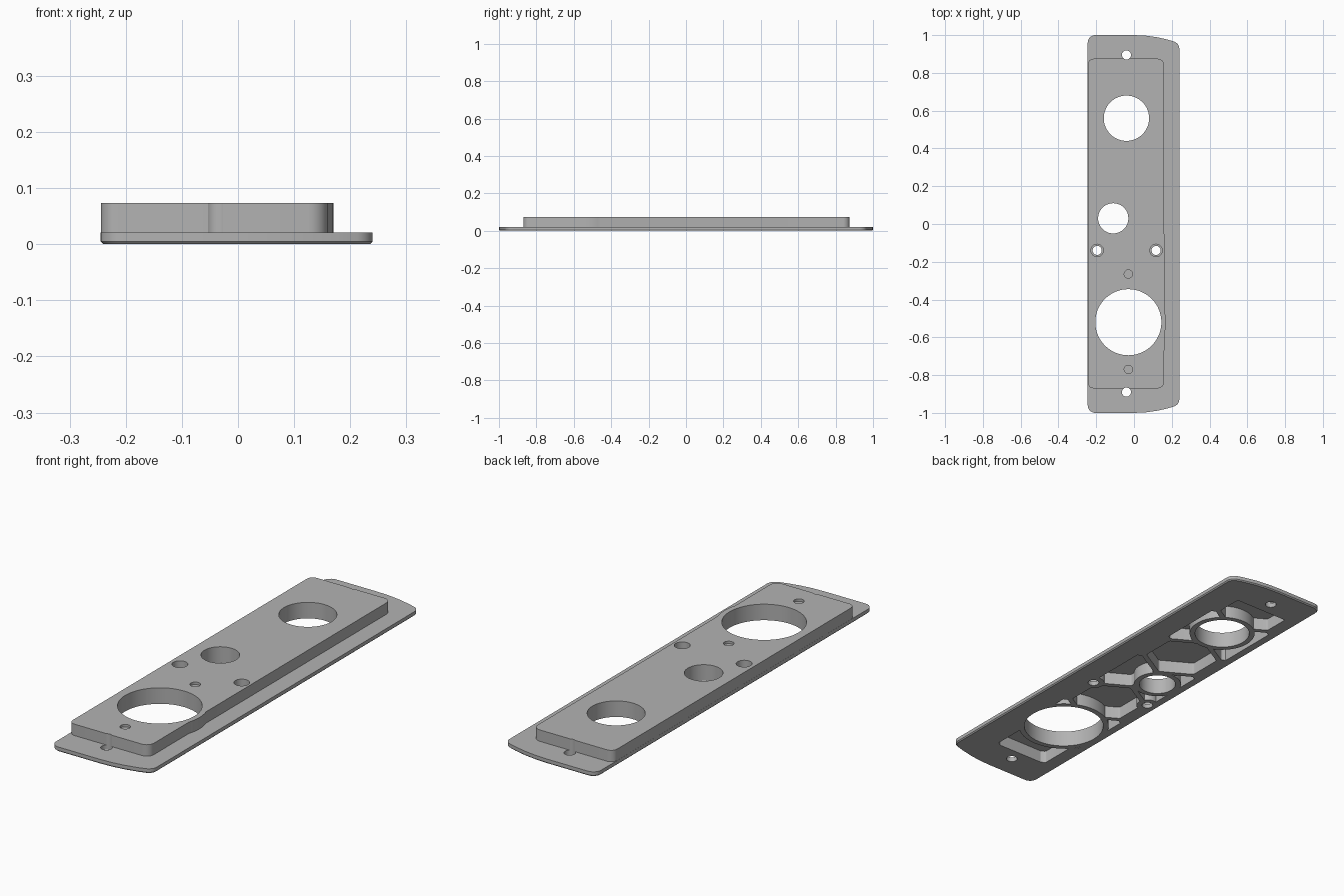
import bpy, bmesh, math
from mathutils import Vector

cube = bpy.data.objects.get("Cube")
if cube:
    bpy.data.objects.remove(cube, do_unlink=True)

grey = bpy.data.materials.new("plain_grey")
grey.use_nodes = True
grey.diffuse_color = (0.45, 0.45, 0.45, 1)
grey.node_tree.nodes["Principled BSDF"].inputs["Base Color"].default_value = grey.diffuse_color


def fillet(corners, steps=6):
    """Outline from (x, y, radius) corners, each rounded by an exact arc."""
    out = []
    for i, (x, y, r) in enumerate(corners):
        p = Vector((x, y))
        if r == 0:
            out.append(p)
            continue
        a = (Vector(corners[i - 1][:2]) - p).normalized()
        b = (Vector(corners[(i + 1) % len(corners)][:2]) - p).normalized()
        half = a.angle(b) / 2
        reach, w = r / math.tan(half), math.sin(half)
        for k in range(steps + 1):
            t = k / steps
            ca, cp, cb = (1 - t) ** 2, 2 * w * t * (1 - t), t ** 2
            out.append(((p + a * reach) * ca + p * cp + (p + b * reach) * cb) / (ca + cp + cb))
    return out


def circle(x, y, r, n=64):
    return [Vector((x + r * math.cos(math.tau * k / n), y + r * math.sin(math.tau * k / n)))
            for k in range(n)]


def prism(name, outlines, z0, z1, chamfer=0):
    """Solid made of one or more outlines raised from z0 to z1."""
    bm = bmesh.new()
    for outline in outlines:
        face = bm.faces.new([bm.verts.new((p.x, p.y, z0)) for p in outline])
        rim = list(face.edges)
        top = bmesh.ops.extrude_face_region(bm, geom=[face], use_keep_orig=True)
        bmesh.ops.translate(bm, vec=(0, 0, z1 - z0),
                            verts=[v for v in top["geom"] if isinstance(v, bmesh.types.BMVert)])
        if chamfer:
            bmesh.ops.bevel(bm, geom=rim, offset=chamfer, segments=1, affect='EDGES')
    bmesh.ops.recalc_face_normals(bm, faces=bm.faces)
    mesh = bpy.data.meshes.new(name)
    bm.to_mesh(mesh)
    bm.free()
    mesh.materials.append(grey)
    obj = bpy.data.objects.new(name, mesh)
    bpy.context.collection.objects.link(obj)
    return obj


def combine(target, tool, operation):
    """Apply a boolean and discard the tool."""
    mod = target.modifiers.new("combine", 'BOOLEAN')
    mod.object, mod.operation, mod.solver = tool, operation, 'EXACT'
    bpy.context.view_layer.objects.active = target
    bpy.ops.object.modifier_apply(modifier=mod.name)
    bpy.data.objects.remove(tool, do_unlink=True)


LEFT, MID, TOP, CEILING = -0.245, -0.04, 0.073, 0.057

# Flange with gently bowed ends and a chamfered underside
bow = [(x, 1 - 0.03 * (x / 0.2) ** 2, 0.04 if x == 0.24 else 0) for x in (0.24, 0.18, 0.12, 0.06, 0)]
end = bow + [(LEFT, 1, 0.04)]
flange = end + [(x, -y, r) for x, y, r in reversed(end)]
panel = prism("mounting_plate", [fillet(flange)], 0, 0.021, 0.005)

# Raised block, bulging around the large opening
big = (-0.03, -0.52, 0.175)
bulge = [(big[0] + 0.2 * math.cos(math.radians(a)), big[1] + 0.2 * math.sin(math.radians(a)), 0)
         for a in range(-18, 19, 4)]
block = [(LEFT + 0.0005, -0.87, 0.03), (0.16, -0.87, 0.035)] + bulge \
    + [(0.16, 0.875, 0.035), (LEFT + 0.0005, 0.875, 0.03)]
combine(panel, prism("raised_block", [fillet(block)], 0.01, TOP), 'UNION')

# Honeycomb pockets in the underside: rows alternate one cell and two cells
pitch, cell = 0.17, 0.157
hexes = []
for row in range(-4, 3):
    y = 0.28 + row * pitch * 1.5
    shift = pitch * math.sqrt(3) / 2
    for x in ([MID] if row % 2 == 0 else [MID - shift, MID + shift]):
        hexes.append(fillet([(x + cell * math.sin(math.radians(a)),
                              y + cell * math.cos(math.radians(a)), 0.012)
                             for a in range(0, 360, 60)], 3))
pockets = prism("pockets", hexes, -0.05, CEILING)
limit = [(-0.205, -0.83, 0.01), (0.125, -0.83, 0.01), (0.125, 0.83, 0.01), (-0.205, 0.83, 0.01)]
combine(pockets, prism("pocket_limit", [fillet(limit)], -0.1, 0.2), 'INTERSECT')

# Openings keep a solid collar where they cross the pockets
openings = [big, (MID, 0.56, 0.12), (-0.11, 0.03, 0.08)]
screws = [(-0.195, -0.14, 0.024), (0.117, -0.14, 0.024)]
for x, y, r in openings + screws:
    combine(pockets, prism("collar", [circle(x, y, r + 0.024)], -0.1, 0.2), 'DIFFERENCE')
combine(panel, pockets, 'DIFFERENCE')

# Through holes
end_holes = [(MID, 0.895, 0.024), (MID, -0.89, 0.024)]
for x, y, r in openings + screws + end_holes:
    combine(panel, prism("drill", [circle(x, y, r)], -0.1, 0.2), 'DIFFERENCE')

# Counterbores and shallow blind holes on the upper face
for x, y, r in screws:
    combine(panel, prism("counterbore", [circle(x, y, 0.033, 32)], 0.02, 0.2), 'DIFFERENCE')
for y in (-0.265, -0.77):
    combine(panel, prism("blind_hole", [circle(big[0], y, 0.022, 32)], 0.062, 0.2), 'DIFFERENCE')

bpy.ops.object.select_all(action='DESELECT')
panel.select_set(True)
bpy.context.view_layer.objects.active = panel
bpy.ops.object.shade_smooth_by_angle(angle=math.radians(25))
